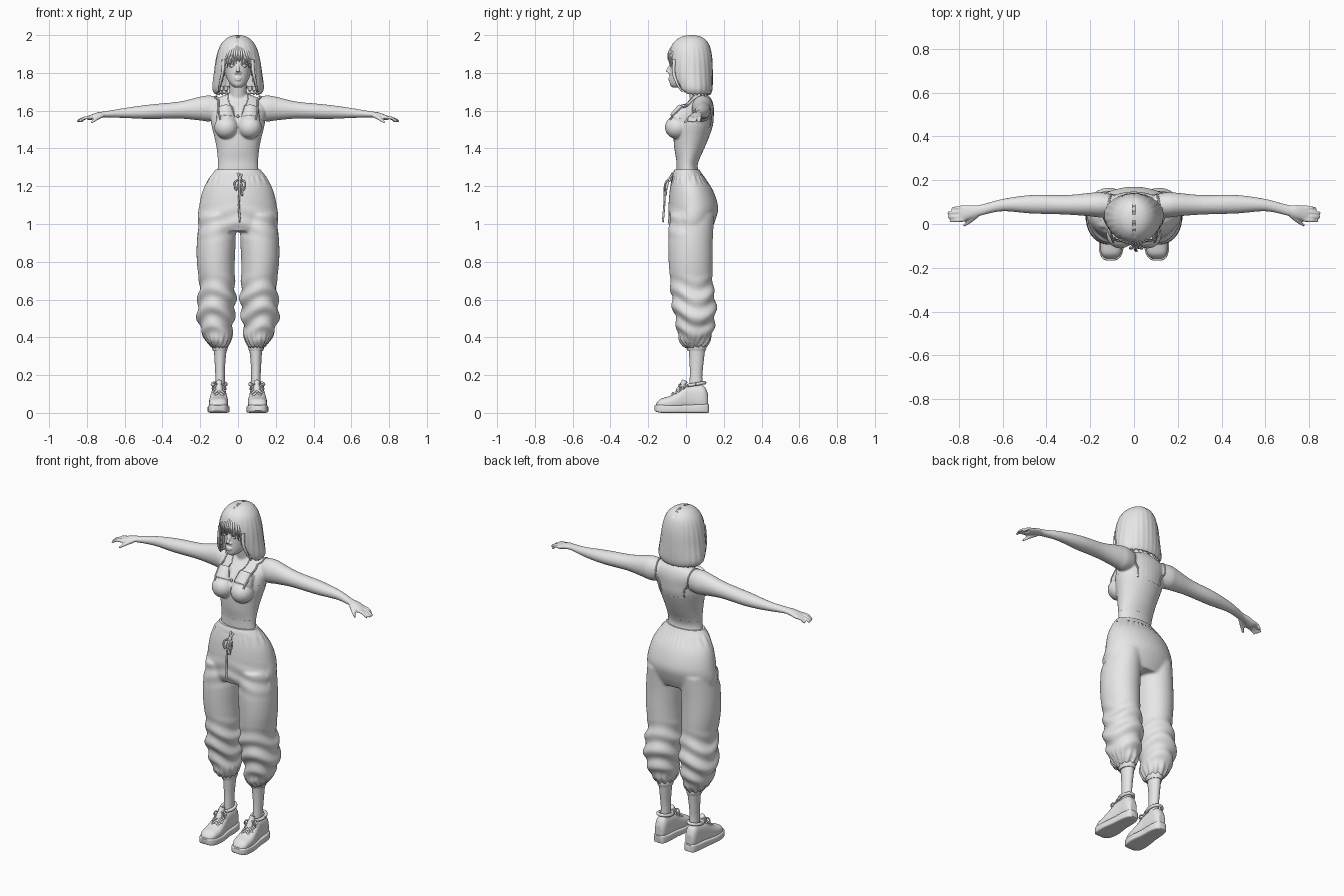
import bpy, bmesh, math
from mathutils import Vector, Matrix
from mathutils.bvhtree import BVHTree

cube = bpy.data.objects.get("Cube")
if cube:
    bpy.data.objects.remove(cube, do_unlink=True)

grey = bpy.data.materials.new("light_grey")
grey.use_nodes = True
grey.diffuse_color = (0.8, 0.8, 0.8, 1)
grey.node_tree.nodes["Principled BSDF"].inputs["Base Color"].default_value = (0.8, 0.8, 0.8, 1)


def spline(rows, steps):
    """Catmull-Rom interpolation of rows of numbers."""
    out = []
    for i in range(len(rows) - 1):
        a, b, c, d = rows[max(i - 1, 0)], rows[i], rows[i + 1], rows[min(i + 2, len(rows) - 1)]
        for k in range(steps):
            t = k / steps
            out.append([0.5 * (2 * q + (r - p) * t + (2 * p - 5 * q + 4 * r - s) * t * t
                        + (3 * q - p - 3 * r + s) * t ** 3) for p, q, r, s in zip(a, b, c, d)])
    return out + [list(rows[-1])]


def skin_rings(bm, rings, caps=(True, True)):
    loops = [[bm.verts.new(p) for p in ring] for ring in rings]
    n = len(loops[0])
    for lo, hi in zip(loops, loops[1:]):
        for i in range(n):
            bm.faces.new((lo[i], lo[(i + 1) % n], hi[(i + 1) % n], hi[i]))
    for loop, cap in zip((loops[0], loops[-1]), caps):
        if cap:
            bm.faces.new(loop)


def loft(bm, rows, axis="z", sides=32, steps=5, power=2, side=1, caps=(True, True)):
    """Each row: position on the axis, then low and high limits of the two other axes."""
    rings = []
    for t, a0, a1, b0, b1 in spline(rows, steps):
        ring = []
        for i in range(sides):
            ang = math.tau * i / sides
            c, s = math.cos(ang), math.sin(ang)
            a = (a0 + a1) / 2 + (a1 - a0) / 2 * math.copysign(abs(c) ** (2 / power), c)
            b = (b0 + b1) / 2 + (b1 - b0) / 2 * math.copysign(abs(s) ** (2 / power), s)
            x, y, z = {"z": (a, b, t), "x": (t, a, b), "y": (a, t, b)}[axis]
            ring.append((x * side, y, z))
        rings.append(ring)
    skin_rings(bm, rings, caps)


def even(rows):
    """Symmetric rows: height, half width, front, back."""
    return [(z, -w, w, y0, y1) for z, w, y0, y1 in rows]


def tube(bm, pts, r0, r1=None, side=1, steps=5, sides=10):
    """Round tapered strand through points."""
    r1 = r0 if r1 is None else r1
    path = [Vector((x * side, y, z)) for x, y, z in spline(pts, steps)]
    rings = []
    for i, p in enumerate(path):
        way = path[min(i + 1, len(path) - 1)] - path[max(i - 1, 0)]
        rot = way.to_track_quat("Z", "Y")
        r = r0 + (r1 - r0) * i / (len(path) - 1)
        rings.append([p + rot @ Vector((r * math.cos(k * math.tau / sides),
                      r * math.sin(k * math.tau / sides), 0)) for k in range(sides)])
    skin_rings(bm, rings)


def ball(bm, at, size):
    mat = Matrix.Translation(at) @ Matrix.Diagonal((*size, 1))
    bmesh.ops.create_uvsphere(bm, u_segments=20, v_segments=12, radius=1, matrix=mat)


def finish(name, bm, voxel=0, smooth=4, angle=40):
    bmesh.ops.recalc_face_normals(bm, faces=bm.faces)
    mesh = bpy.data.meshes.new(name)
    bm.to_mesh(mesh)
    bm.free()
    ob = bpy.data.objects.new(name, mesh)
    bpy.context.collection.objects.link(ob)
    if voxel:
        mod = ob.modifiers.new("merge", "REMESH")
        mod.mode, mod.voxel_size = "VOXEL", voxel
        mod = ob.modifiers.new("relax", "SMOOTH")
        mod.factor, mod.iterations = 0.5, smooth
        deps = bpy.context.evaluated_depsgraph_get()
        baked = bpy.data.meshes.new_from_object(ob.evaluated_get(deps))
        ob.modifiers.clear()
        ob.data = baked
    ob.data.materials.clear()
    ob.data.materials.append(grey)
    ob.data.shade_smooth()
    ob.data.set_sharp_from_angle(angle=math.radians(angle))
    return ob


def shell(ob, thickness, offset):
    mod = ob.modifiers.new("thickness", "SOLIDIFY")
    mod.thickness, mod.offset = thickness, offset


# upper body: torso, neck, bust, arms and hands merged
bm = bmesh.new()
loft(bm, even([(1.25, .115, -.05, .075), (1.30, .107, -.05, .062), (1.34, .107, -.052, .07),
               (1.40, .113, -.062, .097), (1.46, .125, -.066, .122), (1.52, .14, -.065, .142),
               (1.57, .146, -.05, .147), (1.62, .15, -.015, .147), (1.66, .12, .02, .135),
               (1.69, .05, .035, .11)]))
tube(bm, [(0, .075, 1.6), (0, .066, 1.67), (0, .045, 1.78)], .048, .044, sides=20)
for s in (1, -1):
    ball(bm, (.062 * s, -.048, 1.512), (.064, .064, .062))
    tube(bm, [(.065, .0, 1.61), (.063, -.04, 1.55)], .045, .055, s, sides=18)
    loft(bm, [(.08, .04, .13, 1.56, 1.67), (.15, .03, .145, 1.543, 1.68), (.2, .035, .142, 1.548, 1.674),
              (.31, .043, .132, 1.558, 1.648), (.47, .048, .132, 1.556, 1.632), (.6, .058, .114, 1.561, 1.614),
              (.7, .038, .088, 1.564, 1.597), (.74, .026, .087, 1.56, 1.592), (.78, .013, .086, 1.55, 1.578),
              (.793, .018, .082, 1.551, 1.572)], "x", side=s)
    for y, tip in ((.077, .832), (.057, .85), (.037, .848), (.019, .84)):
        tube(bm, [(.775, y, 1.565), (.808, y - .003, 1.562), (tip - .013, y - .005, 1.552), (tip, y - .006, 1.54)],
             .0095, .006, s)
    tube(bm, [(.72, .04, 1.575), (.75, .012, 1.557), (.778, -.008, 1.535)], .014, .006, s)
body = finish("upper_body", bm, .0055, 3, 60)

# cropped top cut from the body surface
bm = bmesh.new()
bm.from_mesh(body.data)
surface = BVHTree.FromBMesh(bm)
cuts = [((0, 0, 1.338), (0, 0, -1)), ((0, -.08, 1.575), (0, .32, 1)),
        ((.149, 0, 0), (1, 0, 0)), ((-.149, 0, 0), (-1, 0, 0))]
for co, no in cuts:
    bmesh.ops.bisect_plane(bm, geom=bm.verts[:] + bm.edges[:] + bm.faces[:], plane_co=co,
                           plane_no=no, clear_outer=True)
shell(finish("crop_top", bm, angle=60), .006, 1)


def lay(bm, pts, r, side=1):
    """Cord laid on the body surface."""
    path = [surface.find_nearest(Vector((x * side, y, z)))[0] for x, y, z in spline(pts, 5)]
    tube(bm, path, r, steps=2, sides=8)


bm = bmesh.new()
for s in (1, -1):
    lay(bm, [(.1, -.09, 1.56), (.112, -.03, 1.62), (.115, .04, 1.69), (.11, .11, 1.69),
             (.1, .16, 1.6), (.09, .16, 1.5)], .005, s)
finish("shoulder_straps", bm)
bm = bmesh.new()
for s in (1, -1):
    lay(bm, [(.055, .06, 1.7), (.055, .01, 1.67), (.03, -.04, 1.62), (.001, -.07, 1.575)], .0025, s)
ball(bm, (0, -.062, 1.57), (.007, .006, .009))
finish("necklace", bm)

# head with nose, lips, brows and eyes
bm = bmesh.new()
loft(bm, even([(1.722, .018, -.07, -.02), (1.735, .036, -.084, .02), (1.76, .054, -.087, .06),
               (1.80, .068, -.086, .1), (1.85, .076, -.084, .115), (1.90, .08, -.078, .115),
               (1.95, .06, -.045, .09)]))
tube(bm, [(0, -.078, 1.85), (0, -.09, 1.825), (0, -.1, 1.805)], .006, .010)
for s in (1, -1):
    ball(bm, (.010 * s, -.088, 1.801), (.008, .008, .007))
    tube(bm, [(.012, -.084, 1.856), (.035, -.08, 1.864), (.056, -.062, 1.857)], .005, .003, s)
for z, w in ((1.772, .019), (1.763, .016)):
    ball(bm, (0, -.085, z), (w, .009, .0055))
finish("head", bm, .004, 2, 60)
bm = bmesh.new()
for s in (1, -1):
    ball(bm, (.032 * s, -.0715, 1.838), (.017, .008, .009))
    tube(bm, [(.016, -.082, 1.84), (.032, -.081, 1.849), (.05, -.067, 1.842)], .002, .002, s)
finish("eyes", bm)

# bob hair: open at the face, with fine grooves and a centre parting
bm = bmesh.new()
loft(bm, even([(1.688, .122, -.04, .132), (1.72, .136, -.06, .14), (1.80, .127, -.085, .141),
               (1.88, .115, -.09, .138), (1.94, .096, -.078, .126), (1.975, .07, -.052, .105),
               (1.993, .042, -.02, .075), (2.0, .012, .015, .045)]), sides=96, caps=(False, True))
for v in bm.verts:
    a = math.atan2(v.co.y - .03, v.co.x)
    k = 1 + .010 * math.sin(a * 24) * min(1, (2 - v.co.z) * 8)
    v.co.x *= k
    v.co.y = .03 + (v.co.y - .03) * k
    if abs(v.co.x) < .005 and v.co.z > 1.9:
        v.co.z -= .005
gone = []
for f in bm.faces:
    x, y, z = f.calc_center_median()
    if y < .02 and abs(x) < .074 + max(0, 1.8 - z) * .35 and z < 1.865 - abs(x) * .2 + .008 * math.sin(x * 160):
        gone.append(f)
bmesh.ops.delete(bm, geom=gone, context="FACES")
shell(finish("hair", bm, angle=50), .016, -1)
bm = bmesh.new()
for s in (1, -1):
    for x, low in ((.008, 1.86), (.022, 1.845), (.037, 1.835), (.052, 1.825), (.064, 1.80)):
        front = .03 - .122 * math.sqrt(1 - (x / .118) ** 2)
        tube(bm, [(x * .5, front + .022, 1.94), (x * .85, front, 1.90), (x, front, 1.87), (x * 1.12, front + .005, low)],
             .009, .002, s)
    tube(bm, [(.075, -.06, 1.87), (.082, -.065, 1.80), (.095, -.045, 1.74), (.1, -.02, 1.70)], .011, .004, s)
    for i in range(7):
        a = -.1 + i * .27
        x, y = .113 * math.cos(a), .045 + .08 * math.sin(a)
        tube(bm, [(x, y, 1.73), (x * 1.02, y, 1.7), (x * .96, y, 1.682)], .013, .003, s)
finish("hair_locks", bm)

# baggy trousers: hips and legs merged, then creased
bm = bmesh.new()
loft(bm, even([(1.283, .117, -.058, .068), (1.25, .148, -.072, .094), (1.18, .186, -.086, .142),
               (1.09, .207, -.093, .17), (1.02, .214, -.093, .156), (.96, .2, -.08, .13)]), sides=40)
for s in (1, -1):
    loft(bm, [(1.05, .012, .2, -.085, .15), (.92, .012, .217, -.094, .142), (.8, .017, .218, -.092, .141),
              (.68, .016, .205, -.082, .142), (.6, .012, .212, -.077, .157), (.52, .018, .218, -.062, .157),
              (.45, .027, .202, -.047, .147), (.39, .036, .174, -.04, .132), (.355, .054, .145, -.015, .11),
              (.345, .06, .132, .0, .1)], side=s, sides=40)
trousers = finish("trousers", bm, .008, 5, 60)
normals = [v.normal.copy() for v in trousers.data.vertices]
for v, n in zip(trousers.data.vertices, normals):
    x, y, z = abs(v.co.x), v.co.y, v.co.z
    a = math.atan2(y - .035, x - .115)
    d = 0
    if z < .74:
        d += .007 * min(1, (.74 - z) * 9, max(0, z - .37) * 12) * math.sin(z * 62 + 2 * math.sin(a * 2 + 1))
    if z < .43:
        d += .005 * min(1, (.43 - z) * 15) * math.sin(a * 15)
    if z > 1.2:
        d += .003 * min(1, (z - 1.2) * 20) * math.sin(math.atan2(y, v.co.x) * 26)
    if .9 < z < 1.12 and y < 0:
        d += .004 * math.sin((z + x * .35) * 70) * (1 - abs(z - 1.01) / .11)
    v.co += n * d

# waistband and drawstring
bm = bmesh.new()
loft(bm, even([(1.252, .146, -.073, .094), (1.27, .132, -.069, .082), (1.288, .119, -.061, .071)]), sides=48)
finish("waistband", bm)
bm = bmesh.new()
ball(bm, (.01, -.088, 1.235), (.011, .01, .011))
tube(bm, [(0, -.07, 1.27), (.008, -.088, 1.24), (.01, -.112, 1.2), (.004, -.115, 1.1), (.012, -.123, 1.01)], .0055)
tube(bm, [(.02, -.07, 1.265), (.012, -.09, 1.235), (.022, -.103, 1.19), (.02, -.108, 1.15)], .0055)
for s in (1, -1):
    tube(bm, [(.01, -.092, 1.235), (.01 + .028 * s, -.108, 1.22), (.01 + .02 * s, -.112, 1.18),
              (.01, -.094, 1.23)], .0045)
finish("drawstring", bm)

# ankles, cuffs and shoes
for s, word in ((1, "left"), (-1, "right")):
    bm = bmesh.new()
    loft(bm, [(.37, .057, .133, .01, .105), (.31, .063, .126, .016, .098), (.24, .069, .122, .02, .09),
              (.19, .07, .12, .02, .086), (.1, .07, .122, .015, .09)], side=s)
    finish(word + "_ankle", bm)
    bm = bmesh.new()
    loft(bm, [(.365, .056, .138, .004, .107), (.345, .054, .138, .004, .108), (.328, .058, .133, .008, .103)], side=s)
    finish(word + "_cuff", bm)
    bm = bmesh.new()
    loft(bm, [(-.158, .082, .13, .02, .05), (-.135, .06, .15, .015, .074), (-.085, .052, .154, .015, .09),
              (-.04, .055, .15, .015, .116), (-.005, .06, .144, .015, .142), (.04, .062, .138, .015, .15),
              (.085, .064, .136, .015, .148), (.105, .07, .13, .015, .13), (.116, .08, .12, .02, .1)],
         "y", side=s, power=2.5)
    tube(bm, [(.1, -.04, 1.0 / 9), (.1, -.015, .15), (.1, -.005, .172)], .02, .016, s)
    finish(word + "_shoe_upper", bm, .005, 3, 60)
    bm = bmesh.new()
    loft(bm, [(-.166, .085, .128, .012, .04), (-.155, .066, .146, .005, .043), (-.125, .051, .158, 0, .043),
              (-.07, .045, .16, 0, .04), (0, .054, .15, 0, .042), (.07, .056, .144, 0, .045),
              (.11, .066, .134, 0, .047), (.122, .08, .12, .004, .045)], "y", side=s, power=6, sides=40)
    finish(word + "_shoe_sole", bm)
    bm = bmesh.new()
    for i in range(4):
        y, z = -.075 + i * .022, .098 + i * .0165
        for k in (0, 1):
            ends = [(.07, y + k * .018, z - .016 + k * .01), (.1, y + .006, z + .008),
                    (.132, y + .018 - k * .018, z - .006 - k * .01)]
            tube(bm, ends, .005, side=s)
    for k in (1, -1):
        tube(bm, [(.1, -.02, .15), (.1 + .024 * k, -.035, .15), (.1 + .036 * k, -.03, .125), (.1 + .012 * k, -.025, .14)],
             .004, side=s)
    ring = [(.1 + .036 * math.cos(a * math.pi / 6), .052 + .047 * math.sin(a * math.pi / 6),
             .152 + .008 * math.sin(a * math.pi / 6)) for a in range(13)]
    tube(bm, ring, .009, side=s, steps=3)
    finish(word + "_laces_and_collar", bm)
